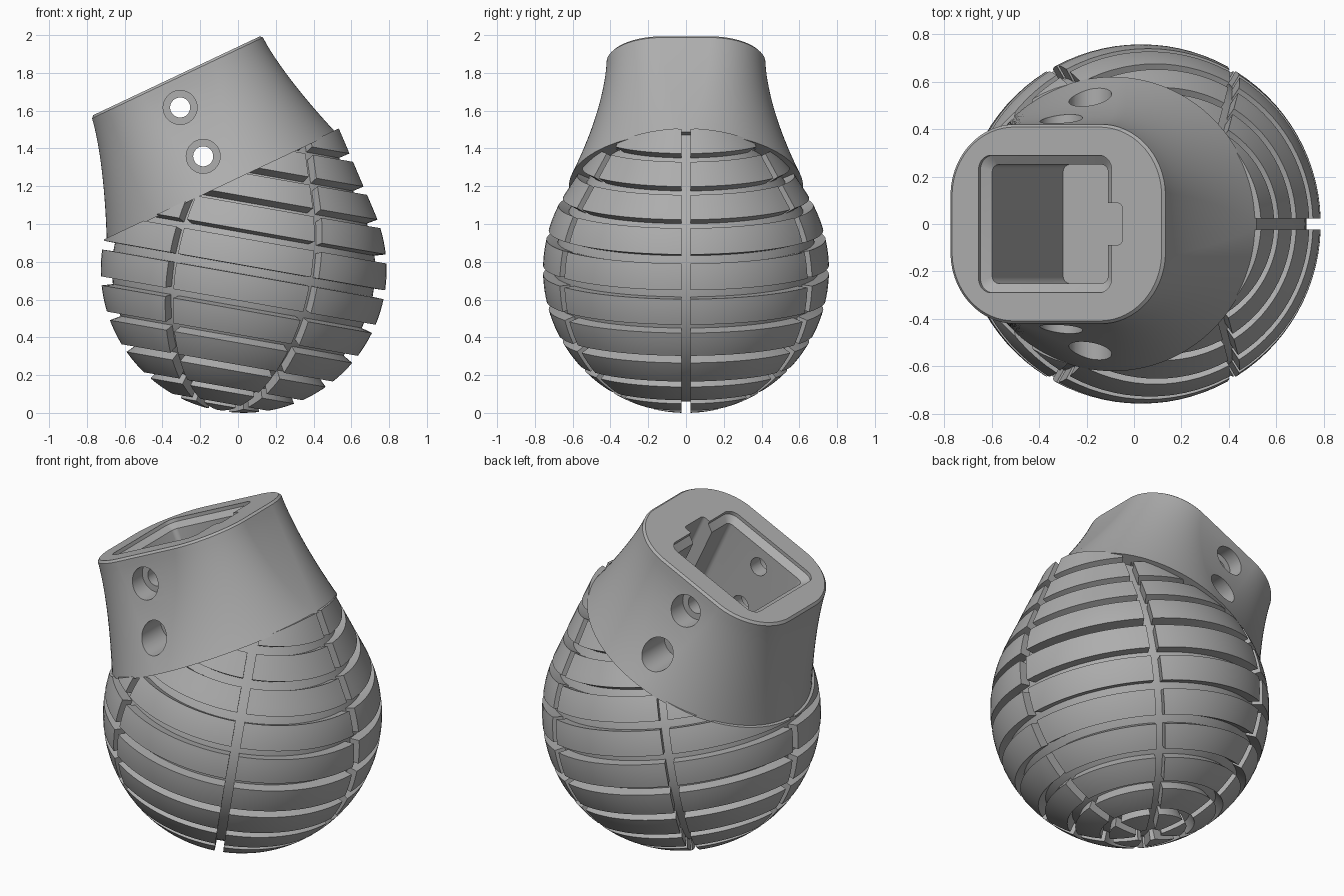
import bpy, bmesh
from math import sin, cos, pi, asin, radians, copysign
from mathutils import Matrix, Vector

old = bpy.data.objects.get("Cube")
if old:
    bpy.data.objects.remove(old, do_unlink=True)

grey = bpy.data.materials.new("matte_grey")
grey.use_nodes = True
COLOUR = (0.42, 0.42, 0.42, 1)
grey.diffuse_color = COLOUR
grey.node_tree.nodes["Principled BSDF"].inputs["Base Color"].default_value = COLOUR

# Two tilted frames: the collar leans left, the bulb leans right
COLLAR = Matrix.Translation((-0.325, 0, 1.785)) @ Matrix.Rotation(radians(-25.3), 4, 'Y')
BULB = Matrix.Translation((0.03, 0, 0.757)) @ Matrix.Rotation(radians(10), 4, 'Y')
HEIGHT, SHIFT = 0.629, -0.037      # collar height, sideways shift of its base


def loft(bm, rings):
    """Skin closed rings of equal, even length and close both ends with quad strips."""
    rows = [[bm.verts.new(p) for p in ring] for ring in rings]
    n = len(rows[0])
    for a, b in zip(rows, rows[1:]):
        for j in range(n):
            k = (j + 1) % n
            bm.faces.new((a[j], a[k], b[k], b[j]))
    for row in (rows[0], rows[-1]):
        for k in range(n // 2 - 1):
            bm.faces.new((row[k], row[k + 1], row[n - 2 - k], row[n - 1 - k]))


def finish(name, bm, frame, clip=False):
    bm.transform(frame)
    if clip:                       # trim just inside the collar's base plane
        bmesh.ops.bisect_plane(
            bm, geom=bm.verts[:] + bm.edges[:] + bm.faces[:], dist=1e-5,
            plane_co=COLLAR @ Vector((SHIFT, 0, -HEIGHT + 0.01)),
            plane_no=COLLAR.to_3x3() @ Vector((0, 0, 1)), clear_outer=True)
        bmesh.ops.holes_fill(bm, edges=[e for e in bm.edges if e.is_boundary], sides=0)
    bmesh.ops.recalc_face_normals(bm, faces=bm.faces[:])
    mesh = bpy.data.meshes.new(name)
    bm.to_mesh(mesh)
    bm.free()
    obj = bpy.data.objects.new(name, mesh)
    bpy.context.collection.objects.link(obj)
    mesh.materials.append(grey)
    return obj


def activate(obj):
    bpy.ops.object.select_all(action='DESELECT')
    obj.select_set(True)
    bpy.context.view_layer.objects.active = obj


def carve(obj, cutter):
    activate(obj)
    mod = obj.modifiers.new("carve", 'BOOLEAN')
    mod.operation, mod.solver, mod.object = 'DIFFERENCE', 'EXACT', cutter
    bpy.ops.object.modifier_apply(modifier=mod.name)


def rounded(u, hu, hv, r, w, n):
    """Rounded rectangle ring at height w."""
    ring = []
    for j in range(n):
        t = (j + 0.5) * 2 * pi / n
        c, s = cos(t), sin(t)
        ring.append(Vector((u + copysign(hu - r, c) + r * c,
                            copysign(hv - r, s) + r * s, w)))
    return ring


# Collar: flares from a rounded rectangle down to an oval
def collar_ring(t, inset=0):
    n = 96
    top = rounded(0, 0.5 - inset, 0.42 - inset, 0.3 - inset, 0, n)
    fu, fv = (1 - t) ** 1.4, (1 - t) ** 1.7
    ring = []
    for j, p in enumerate(top):
        a = (j + 0.5) * 2 * pi / n
        base_u, base_v = 0.67 * cos(a), 0.62 * sin(a)
        ring.append((p.x + (base_u - p.x) * fu + SHIFT * (1 - t),
                     p.y + (base_v - p.y) * fv, -HEIGHT * (1 - t)))
    return ring


bm = bmesh.new()
loft(bm, [collar_ring(i / 16 * 0.98) for i in range(17)] + [collar_ring(1, 0.012)])
collar = finish("collar", bm, COLLAR)

# Bulb: sphere that runs into a tangent cone, measured by arc length
R, CONE, DEPTH = 0.757, radians(33), 0.06
STEP, GAP = 0.19, 0.024


def profile(arc, depth):
    lat = min(arc / R, CONE)
    extra = max(0, arc - CONE * R)
    return ((R - depth) * cos(lat) - extra * sin(lat),
            (R - depth) * sin(lat) + extra * cos(lat))


SOUTH = -R * pi / 2
bm = bmesh.new()
rings = []
for i in range(33):
    r, z = profile(SOUTH + 0.02 + (0.98 - SOUTH) * i / 32, DEPTH)
    rings.append([(r * cos(j * pi / 48), r * sin(j * pi / 48), z) for j in range(96)])
loft(bm, rings)
core = finish("bulb_core", bm, BULB, clip=True)

# Raised blocks: six sectors on each band, parted by even grooves
bm = bmesh.new()
for k in range(-6, 6):
    start = max(k * STEP + GAP, SOUTH + 0.06)
    end = (k + 1) * STEP - GAP
    for sector in range(6):
        rings = []
        for i in range(7):
            arc = start + (end - start) * i / 6
            ring = []
            for depth in (0, DEPTH + 0.01):
                r, z = profile(arc, depth)
                edge = asin(GAP / r)
                row = []
                for j in range(15):
                    a = sector * pi / 3 + edge + (pi / 3 - 2 * edge) * j / 14
                    row.append((r * cos(a), r * sin(a), z))
                ring += row if depth == 0 else row[::-1]
            rings.append(ring)
        loft(bm, rings)
blocks = finish("bulb_blocks", bm, BULB, clip=True)

# Cutters: chamfered socket, side notch and counterbored cross holes
MID = -0.055
bm = bmesh.new()
loft(bm, [rounded(MID, 0.31, 0.29, 0.06, 0.03, 24), rounded(MID, 0.31, 0.29, 0.06, -0.02, 24),
          rounded(MID, 0.27, 0.25, 0.03, -0.05, 24), rounded(MID, 0.27, 0.25, 0.03, -0.75, 24)])
cutters = [finish("socket_cutter", bm, COLLAR)]

bm = bmesh.new()
loft(bm, [rounded(0.24, 0.064, 0.088, 0.02, w, 16) for w in (0.03, -0.74)])
cutters.append(finish("notch_cutter", bm, COLLAR))


def bore(name, w, radius, y0, y1):
    bm = bmesh.new()
    loft(bm, [[(MID + radius * cos(j * pi / 20), y, w + radius * sin(j * pi / 20))
               for j in range(40)] for y in (y0, y1)])
    cutters.append(finish(name, bm, COLLAR))


for w in (-0.16, -0.446):
    bore("hole_cutter", w, 0.053, -0.8, 0.8)
    for side in (-1, 1):
        bore("counterbore_cutter", w, 0.09, side * 0.34, side * 0.8)

for cutter in cutters:
    cutter.hide_render = True
    carve(collar, cutter)
for cutter in cutters[:2]:
    carve(core, cutter)
    carve(blocks, cutter)
for cutter in cutters:
    bpy.data.objects.remove(cutter, do_unlink=True)

for obj in (collar, core, blocks):
    activate(obj)
    bpy.ops.object.shade_smooth_by_angle(angle=radians(30))
